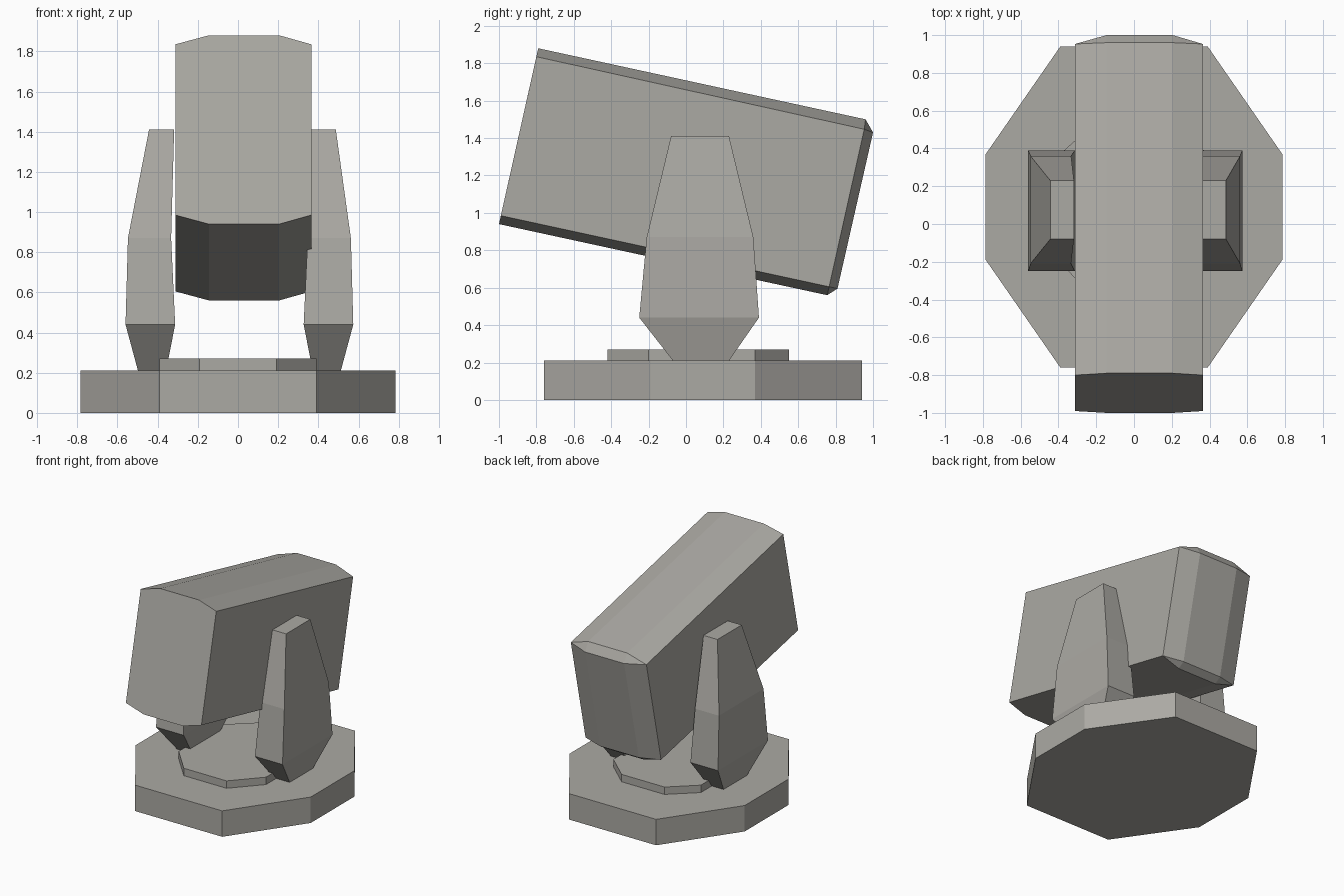
import bpy, bmesh

if "Cube" in bpy.data.objects:
    bpy.data.objects.remove(bpy.data.objects["Cube"])

grey = bpy.data.materials.new("warm grey")
grey.diffuse_color = (0.41, 0.40, 0.37, 1)
grey.use_nodes = True
grey.node_tree.nodes["Principled BSDF"].inputs["Base Color"].default_value = grey.diffuse_color


def loft(name, rings):
    """Skin a list of equal-length vertex rings and cap both ends."""
    bm = bmesh.new()
    loops = [[bm.verts.new(p) for p in ring] for ring in rings]
    n = len(loops[0])
    for a, b in zip(loops, loops[1:]):
        for i in range(n):
            j = (i + 1) % n
            bm.faces.new((a[i], a[j], b[j], b[i]))
    bm.faces.new(loops[0])
    last = loops[-1]
    if name == "head":
        # bowed back: three upright facets plus chamfers at top and bottom
        tl, tr, sr_t, sr_b, br, bl, sl_b, sl_t = last
        xl, xr = tl.co.x, tr.co.x
        ptl, ptr = bm.verts.new((xl, 1.0, 1.43)), bm.verts.new((xr, 1.0, 1.43))
        pbl, pbr = bm.verts.new((xl, 0.81, 0.595)), bm.verts.new((xr, 0.81, 0.595))
        for f in ((ptl, ptr, pbr, pbl), (tl, tr, ptr, ptl), (pbl, pbr, br, bl),
                  (ptr, sr_t, sr_b, pbr), (ptl, pbl, sl_b, sl_t),
                  (tr, sr_t, ptr), (pbr, sr_b, br), (tl, ptl, sl_t), (pbl, bl, sl_b)):
            bm.faces.new(f)
    else:
        bm.faces.new(last)
    bmesh.ops.recalc_face_normals(bm, faces=bm.faces)
    mesh = bpy.data.meshes.new(name)
    bm.to_mesh(mesh)
    bm.free()
    mesh.materials.append(grey)
    obj = bpy.data.objects.new(name, mesh)
    bpy.context.collection.objects.link(obj)
    return obj


def octagon(xi, xo, y0, y1, y2, y3, z):
    return [(-xi, y0, z), (xi, y0, z), (xo, y1, z), (xo, y2, z),
            (xi, y3, z), (-xi, y3, z), (-xo, y2, z), (-xo, y1, z)]


# Base slab and turntable
loft("base", [octagon(0.39, 0.785, -0.76, -0.19, 0.37, 0.94, z) for z in (0, 0.21)])
loft("turntable", [octagon(0.192, 0.392, -0.42, -0.20, 0.37, 0.55, z) for z in (0.21, 0.27)])

# Support arms: (z, inner x, outer x, y min, y max)
sections = [(0.21, 0.365, 0.505, -0.07, 0.23), (0.44, 0.32, 0.567, -0.25, 0.39),
            (0.87, 0.34, 0.555, -0.21, 0.36), (1.41, 0.34, 0.465, -0.08, 0.23)]
for side, label in ((-1, "left"), (1, "right")):
    loft(label + "_arm", [[(side * a + 0.007 + (0.015 if z > 1 else 0), y0, z),
                           (side * b + 0.007 + (0.015 if z > 1 else 0), y0, z),
                           (side * b + 0.007 + (0.015 if z > 1 else 0), y1, z),
                           (side * a + 0.007 + (0.015 if z > 1 else 0), y1, z)]
                          for z, a, b, y0, y1 in sections])


# Tilted head: eight-sided section given by its ridge and shoulder points (y, z)
def head_ring(top, shoulder, hip, bottom):
    pts = [(-0.145, top), (0.205, top), (0.365, shoulder), (0.365, hip),
           (0.205, bottom), (-0.145, bottom), (-0.312, hip), (-0.312, shoulder)]
    return [(x, y, z) for x, (y, z) in pts]


loft("head", [head_ring((-0.79, 1.88), (-0.80, 1.835), (-0.99, 0.985), (-1.0, 0.94)),
              head_ring((0.96, 1.50), (0.953, 1.447), (0.765, 0.605), (0.755, 0.56))])
